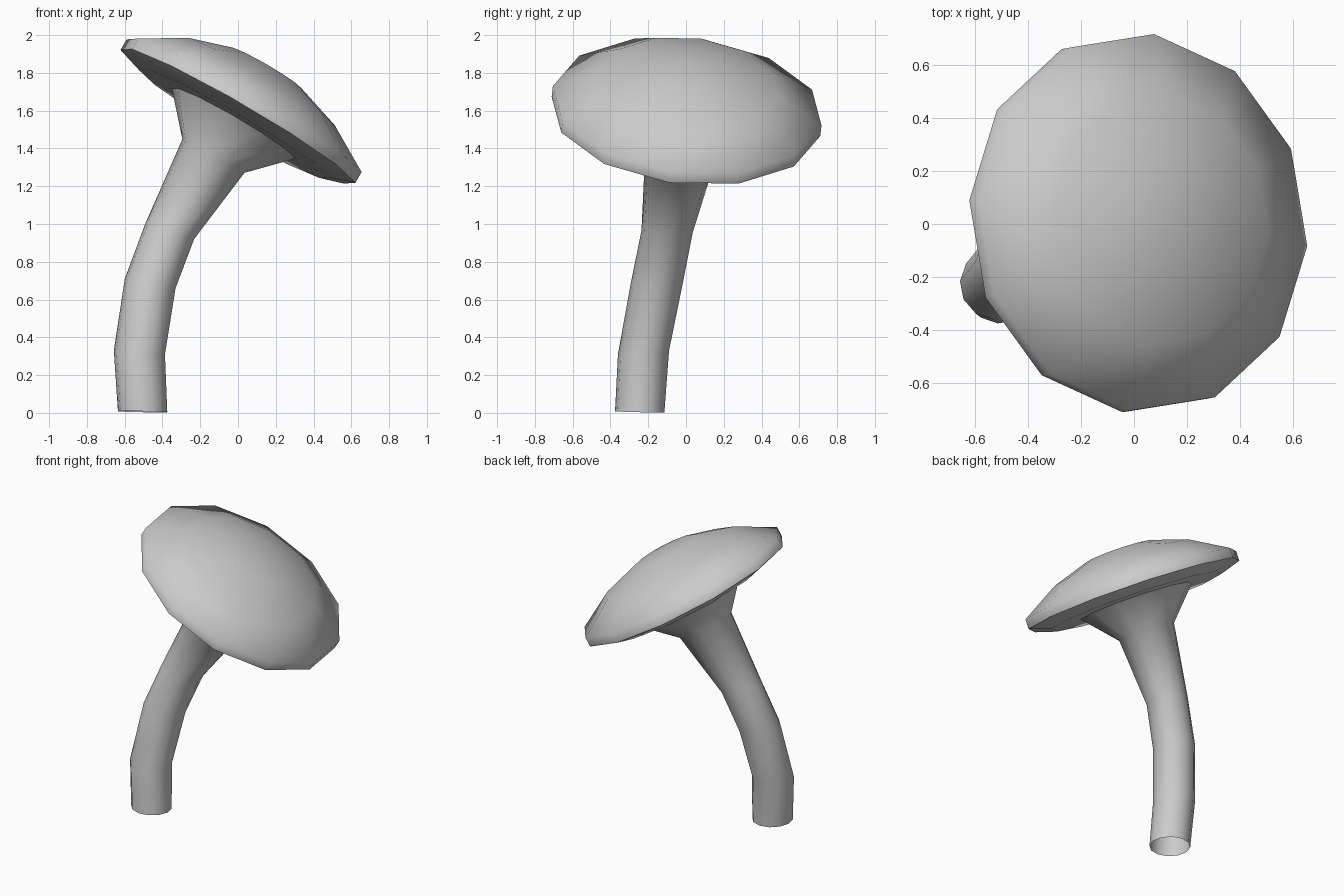
import bpy, bmesh
from math import cos, sin, radians
from mathutils import Vector

old = bpy.data.objects.get("Cube")
if old:
    bpy.data.objects.remove(old, do_unlink=True)

SIDES = 12
TILT = Vector((0.50, 0.095, 0.861)).normalized()
CAP_CENTRE = Vector((0, 0, 1.57))

grey = bpy.data.materials.new("light grey")
grey.use_nodes = True
grey.diffuse_color = (0.6, 0.6, 0.6, 1)
grey.node_tree.nodes["Principled BSDF"].inputs["Base Color"].default_value = (0.6, 0.6, 0.6, 1)


def add_ring(bm, centre, normal, radius, turn=0.0):
    """Ring of vertices on a tilted plane."""
    n = Vector(normal).normalized()
    u = (Vector((1, 0, 0)) - n * n.x).normalized()
    v = n.cross(u)
    angles = [radians(turn + 360 * i / SIDES) for i in range(SIDES)]
    return [bm.verts.new(Vector(centre) + (u * cos(a) + v * sin(a)) * radius) for a in angles]


def bridge(bm, rings):
    """Quads between consecutive rings, listed from bottom to top."""
    for low, high in zip(rings, rings[1:]):
        for i in range(SIDES):
            j = (i + 1) % SIDES
            bm.faces.new((low[i], low[j], high[j], high[i]))


def finish(bm, name, smooth_angle):
    mesh = bpy.data.meshes.new(name)
    bm.to_mesh(mesh)
    bm.free()
    mesh.materials.append(grey)
    obj = bpy.data.objects.new(name, mesh)
    bpy.context.collection.objects.link(obj)
    bpy.ops.object.select_all(action='DESELECT')
    obj.select_set(True)
    bpy.context.view_layer.objects.active = obj
    bpy.ops.object.shade_smooth_by_angle(angle=radians(smooth_angle))


# Cap: radius and height along the tilted axis, underside to crown
bm = bmesh.new()
profile = [(0.58, -0.045), (0.72, 0), (0.72, 0.065), (0.47, 0.212), (0.22, 0.295)]
rings = [add_ring(bm, CAP_CENTRE + TILT * h, TILT, r, -4) for r, h in profile]
bridge(bm, rings)
bm.faces.new(reversed(rings[0]))
crown = bm.verts.new(CAP_CENTRE + TILT * 0.312)
for i in range(SIDES):
    bm.faces.new((rings[-1][i], rings[-1][(i + 1) % SIDES], crown))
finish(bm, "mushroom_cap", 66)

# Stem: open bent tube, flaring where it meets the cap
bm = bmesh.new()
sections = [
    ((-0.505, -0.245, 0.006), (0.02, 0.02, 1), 0.131),
    ((-0.522, -0.225, 0.32), (0.07, -0.08, 1), 0.136),
    ((-0.465, -0.155, 0.685), (0.19, 0.03, 1), 0.137),
    ((-0.362, -0.10, 0.96), (0.31, 0.02, 1), 0.136),
    ((-0.13, -0.03, 1.36), (0.55, 0.08, 1), 0.188),
    (CAP_CENTRE - TILT * 0.044, TILT, 0.38),
]
bridge(bm, [add_ring(bm, c, n, r, -4) for c, n, r in sections])
finish(bm, "mushroom_stem", 66)
